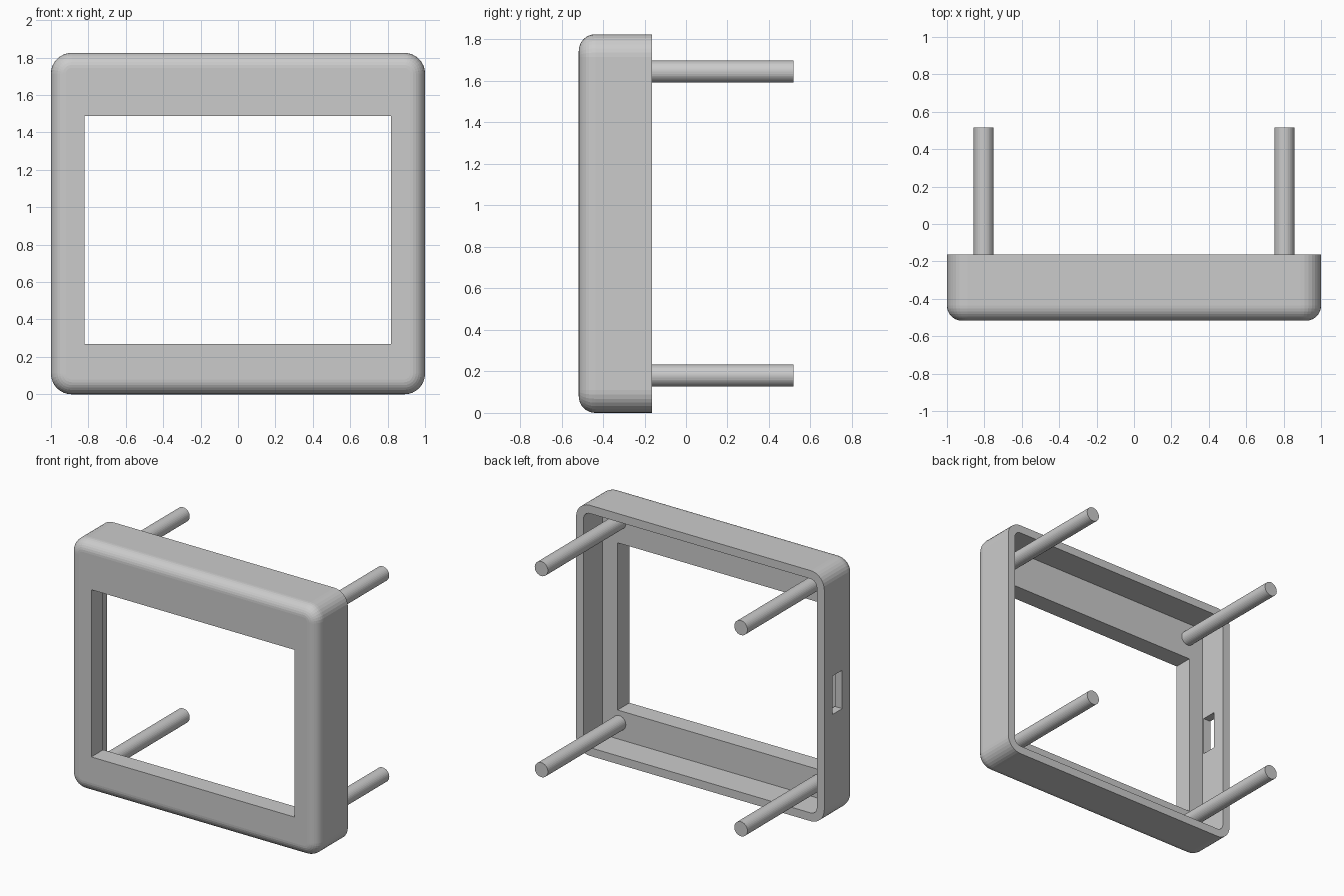
import bpy
import bmesh
import math
from mathutils import Vector

cube = bpy.data.objects.get("Cube")
if cube:
    bpy.data.objects.remove(cube, do_unlink=True)

WIDTH, HEIGHT = 2.0, 1.825
FRONT, PLATE_BACK, RIM, POST_END = -0.517, -0.38, -0.163, 0.517
WALL, CORNER, EDGE = 0.06, 0.11, 0.08
MID_Z = HEIGHT / 2


def add_object(name, bm):
    bmesh.ops.recalc_face_normals(bm, faces=bm.faces)
    mesh = bpy.data.meshes.new(name)
    bm.to_mesh(mesh)
    bm.free()
    obj = bpy.data.objects.new(name, mesh)
    bpy.context.collection.objects.link(obj)
    return obj


def rounded_ring(bm, inset, y, steps=8):
    """Loop of vertices around the frame outline, moved inward by inset."""
    radius = CORNER - inset
    cx, cz = WIDTH / 2 - CORNER, HEIGHT / 2 - CORNER
    ring = []
    for quarter, (sx, sz) in enumerate([(1, 1), (-1, 1), (-1, -1), (1, -1)]):
        for i in range(steps + 1):
            a = math.pi / 2 * (quarter + i / steps)
            ring.append(bm.verts.new((sx * cx + radius * math.cos(a), y,
                                      MID_Z + sz * cz + radius * math.sin(a))))
    return ring


def rounded_block(name, sections):
    """Solid lofted through (inset, y) sections."""
    bm = bmesh.new()
    rings = [rounded_ring(bm, inset, y) for inset, y in sections]
    for r1, r2 in zip(rings, rings[1:]):
        for i in range(len(r1)):
            j = (i + 1) % len(r1)
            bm.faces.new((r1[i], r1[j], r2[j], r2[i]))
    bm.faces.new(rings[0])
    bm.faces.new(rings[-1])
    return add_object(name, bm)


def box(name, low, high):
    bm = bmesh.new()
    bmesh.ops.create_cube(bm, size=1)
    low, high = Vector(low), Vector(high)
    bmesh.ops.scale(bm, vec=high - low, verts=bm.verts)
    bmesh.ops.translate(bm, vec=(low + high) / 2, verts=bm.verts)
    return add_object(name, bm)


def cut(target, cutter):
    cutter.hide_render = True
    mod = target.modifiers.new("cut", 'BOOLEAN')
    mod.operation = 'DIFFERENCE'
    mod.solver = 'EXACT'
    mod.object = cutter
    bpy.context.view_layer.objects.active = target
    bpy.ops.object.modifier_apply(modifier=mod.name)
    bpy.data.objects.remove(cutter, do_unlink=True)


# Outer shell with a rounded front edge
sections = [(0, RIM)]
for i in range(9):
    a = math.pi / 2 * i / 8
    sections.append((EDGE * (1 - math.cos(a)), FRONT + EDGE * (1 - math.sin(a))))
bezel = rounded_block("bezel_frame", sections)

# Open back, display window and side port
cut(bezel, rounded_block("cavity_cutter", [(WALL, PLATE_BACK), (WALL, RIM + 0.1)]))
cut(bezel, box("window_cutter", (-0.82, FRONT - 0.1, 0.27), (0.817, RIM, 1.488)))
cut(bezel, box("port_cutter", (-1.1, -0.37, 0.77), (-0.9, -0.26, 1.05)))

# Four mounting posts standing on the back of the front plate
for side, x in (("right", -0.804), ("left", 0.804)):
    for level, z in (("lower", 0.18), ("upper", 1.645)):
        bm = bmesh.new()
        start = PLATE_BACK - 0.02
        bmesh.ops.create_cone(bm, cap_ends=True, segments=32, radius1=0.053,
                              radius2=0.053, depth=POST_END - start)
        post = add_object(f"{level}_{side}_post", bm)
        post.rotation_euler.x = math.pi / 2
        post.location = (x, (start + POST_END) / 2, z)
